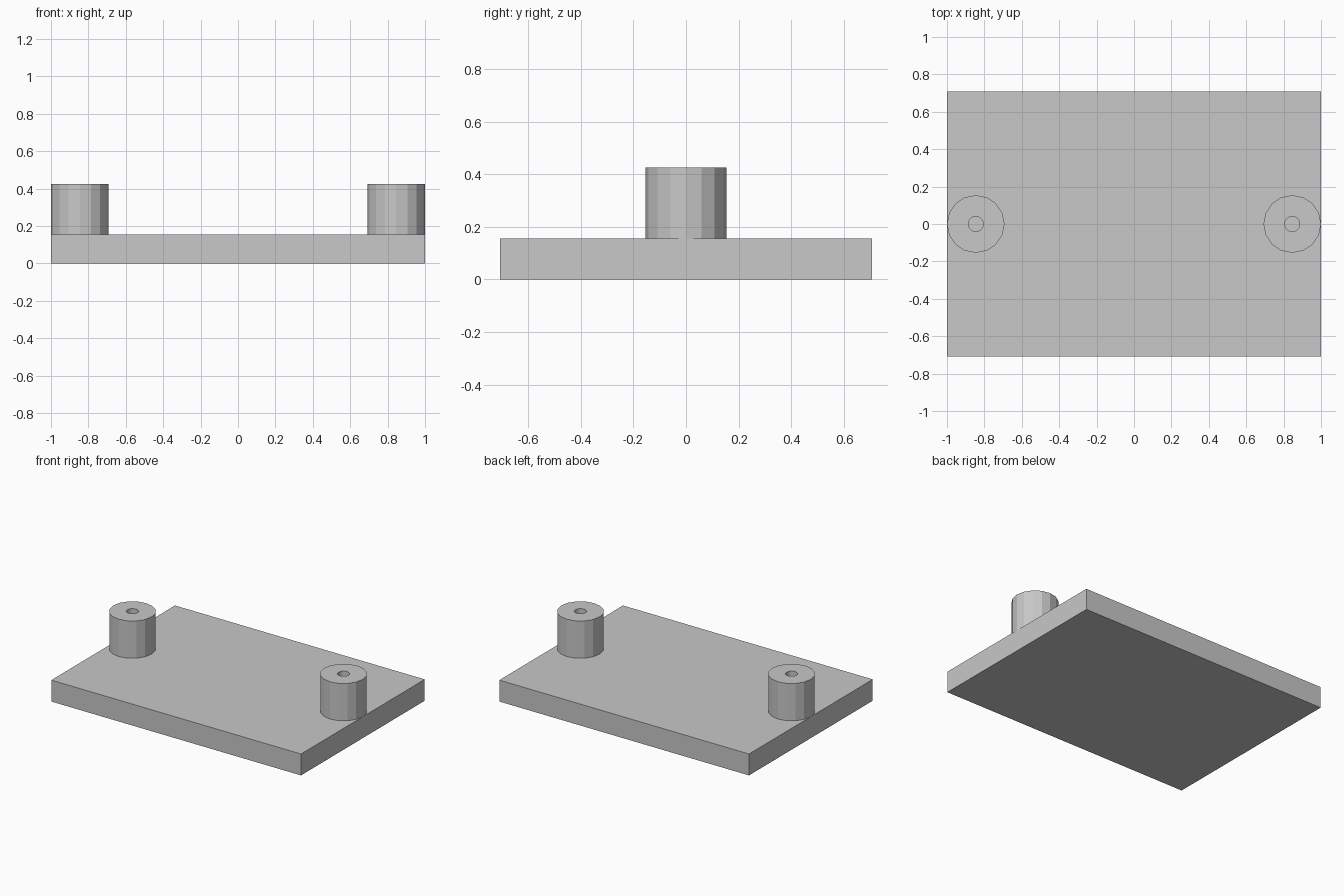
import bpy, bmesh, math

if "Cube" in bpy.data.objects:
    bpy.data.objects.remove(bpy.data.objects["Cube"])

PLATE_TOP, BOSS_TOP = 0.155, 0.425
BOSS_R, HOLE_R, SIDES = 0.154, 0.04, 16

grey = bpy.data.materials.new("light grey")
grey.diffuse_color = (0.58, 0.58, 0.58, 1)
grey.use_nodes = True
grey.node_tree.nodes["Principled BSDF"].inputs["Base Color"].default_value = grey.diffuse_color


def add_object(name, bm, location=(0, 0, 0)):
    bmesh.ops.recalc_face_normals(bm, faces=bm.faces)
    mesh = bpy.data.meshes.new(name)
    bm.to_mesh(mesh)
    bm.free()
    mesh.materials.append(grey)
    obj = bpy.data.objects.new(name, mesh)
    obj.location = location
    bpy.context.collection.objects.link(obj)
    return obj


# Flat rectangular base
bm = bmesh.new()
bmesh.ops.create_cube(bm, size=1)
bmesh.ops.scale(bm, vec=(2, 1.415, PLATE_TOP), verts=bm.verts)
bmesh.ops.translate(bm, vec=(0, 0, PLATE_TOP / 2), verts=bm.verts)
add_object("base_plate", bm)


# Faceted standoff with a screw hole: a rectangular section swept round
def standoff(name, x):
    bm = bmesh.new()
    section = [(HOLE_R, PLATE_TOP), (BOSS_R, PLATE_TOP),
               (BOSS_R, BOSS_TOP), (HOLE_R, BOSS_TOP)]
    rings = []
    for r, z in section:
        rings.append([bm.verts.new((r * math.cos(math.tau * i / SIDES),
                                    r * math.sin(math.tau * i / SIDES), z))
                      for i in range(SIDES)])
    for k in range(4):
        a, b = rings[k], rings[(k + 1) % 4]
        for i in range(SIDES):
            j = (i + 1) % SIDES
            bm.faces.new((a[i], a[j], b[j], b[i]))
    add_object(name, bm, (x, 0, 0))


for side, sign in (("left", -1), ("right", 1)):
    standoff(side + "_standoff", sign * (1 - BOSS_R))
